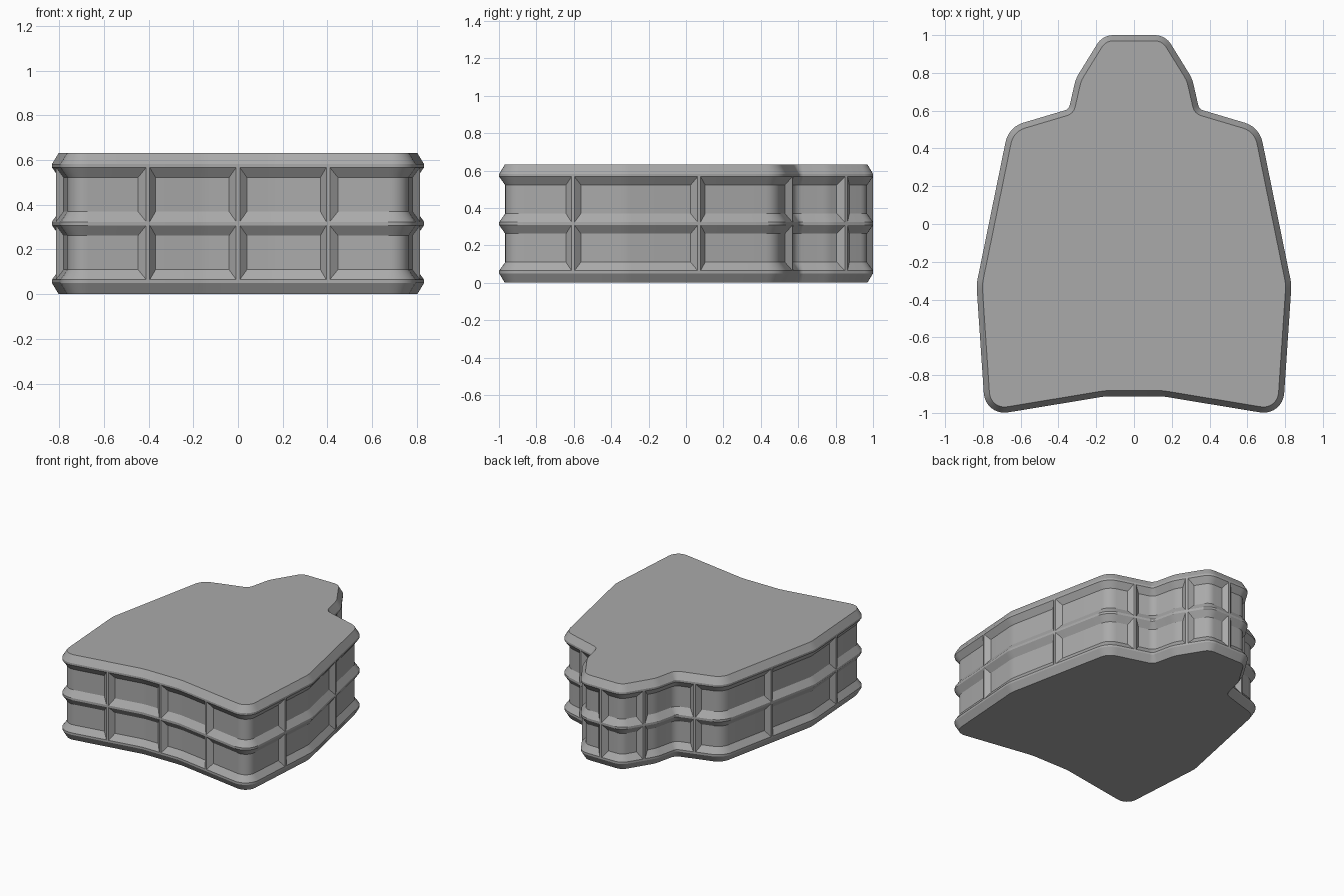
import bpy, bmesh, math
from mathutils import Vector

if "Cube" in bpy.data.objects:
    bpy.data.objects.remove(bpy.data.objects["Cube"])

DEPTH = 0.032  # recess depth behind the raised bands

grey = bpy.data.materials.new("plain grey")
grey.diffuse_color = (0.4, 0.4, 0.4, 1)
grey.use_nodes = True
grey.node_tree.nodes["Principled BSDF"].inputs["Base Color"].default_value = grey.diffuse_color

# Right half of the outline, back to front: x, y, fillet length, fillet steps
HALF = [(0.166, 1.0, 0.055, 5), (0.308, 0.77, 0.03, 3), (0.345, 0.608, 0.02, 4),
        (0.664, 0.513, 0.08, 6), (0.834, -0.32, 0.03, 3),
        (0.787, -1.017, 0.12, 8), (0.15, -0.912, 0.02, 2)]


def rounded(corners):
    """Replace each corner with a circular arc."""
    pts = []
    for i, (x, y, cut, steps) in enumerate(corners):
        p = Vector((x, y))
        a = (Vector(corners[i - 1][:2]) - p).normalized()
        b = (Vector(corners[(i + 1) % len(corners)][:2]) - p).normalized()
        half = a.angle(b) / 2
        centre = p + (a + b).normalized() * cut / math.cos(half)
        start, end = p + a * cut - centre, p + b * cut - centre
        turn = start.angle_signed(end)
        for k in range(steps + 1):
            t = -turn * k / steps
            c, s = math.cos(t), math.sin(t)
            pts.append(centre + Vector((start.x * c - start.y * s,
                                        start.x * s + start.y * c)))
    return pts


def inset(pts, d):
    """Offset a clockwise outline inward by d."""
    out = []
    for i, p in enumerate(pts):
        e1 = (p - pts[i - 1]).normalized()
        e2 = (pts[(i + 1) % len(pts)] - p).normalized()
        n1, n2 = Vector((e1.y, -e1.x)), Vector((e2.y, -e2.x))
        m = (n1 + n2).normalized()
        out.append(p + m * d / m.dot(n1))
    return out


def finish(bm, name):
    bmesh.ops.recalc_face_normals(bm, faces=bm.faces)
    me = bpy.data.meshes.new(name)
    bm.to_mesh(me)
    bm.free()
    me.materials.append(grey)
    ob = bpy.data.objects.new(name, me)
    bpy.context.collection.objects.link(ob)
    bpy.ops.object.select_all(action='DESELECT')
    ob.select_set(True)
    bpy.context.view_layer.objects.active = ob
    bpy.ops.object.shade_smooth_by_angle(angle=math.radians(30))
    return ob


left = [(-x, y, c, s) for x, y, c, s in reversed(HALF)]
outline = rounded(HALF + left)

# Body: outline lofted through a profile with three raised bands
PROFILE = [(0, 0.03), (0.05, 0), (0.065, 0), (0.11, DEPTH), (0.262, DEPTH),
           (0.308, 0), (0.324, 0), (0.37, DEPTH), (0.522, DEPTH),
           (0.567, 0), (0.582, 0), (0.632, 0.03)]
bm = bmesh.new()
rings = [[bm.verts.new((p.x, p.y, z)) for p in inset(outline, d)] for z, d in PROFILE]
for lo, hi in zip(rings, rings[1:]):
    for i in range(len(lo)):
        bm.faces.new((lo[i - 1], lo[i], hi[i], hi[i - 1]))
bm.faces.new(rings[0])
bm.faces.new(rings[-1])
finish(bm, "body")


def on_outline(target):
    """Nearest outline point and its inward normal."""
    best = None
    for i, b in enumerate(outline):
        a = outline[i - 1]
        e = b - a
        t = min(max((target - a).dot(e) / e.length_squared, 0), 1)
        p = a + e * t
        if best is None or (p - target).length < best[0]:
            e.normalize()
            best = ((p - target).length, p, e, Vector((e.y, -e.x)))
    return best[1:]


# Upright ribs: bevelled bars bridging the bands in both rows
RIB = [(-0.008, 0), (0.008, 0), (0.008 + DEPTH, DEPTH), (0.04, 0.05),
       (-0.04, 0.05), (-0.008 - DEPTH, DEPTH)]
spots = [(0, 1), (0, -0.912)]
for x, y in [(0.26, 0.86), (0.47, 0.571), (0.754, 0.07), (0.816, -0.604), (0.403, -0.953)]:
    spots += [(x, y), (-x, y)]
bm = bmesh.new()
for spot in spots:
    p, along, inward = on_outline(Vector(spot))
    for z0, z1 in [(0.065, 0.308), (0.324, 0.567)]:
        ends = [[bm.verts.new((*(p + along * u + inward * v), z)) for u, v in RIB]
                for z in (z0, z1)]
        for i in range(len(RIB)):
            bm.faces.new((ends[0][i - 1], ends[0][i], ends[1][i], ends[1][i - 1]))
        bm.faces.new(ends[0])
        bm.faces.new(ends[1])
finish(bm, "upright_ribs")
